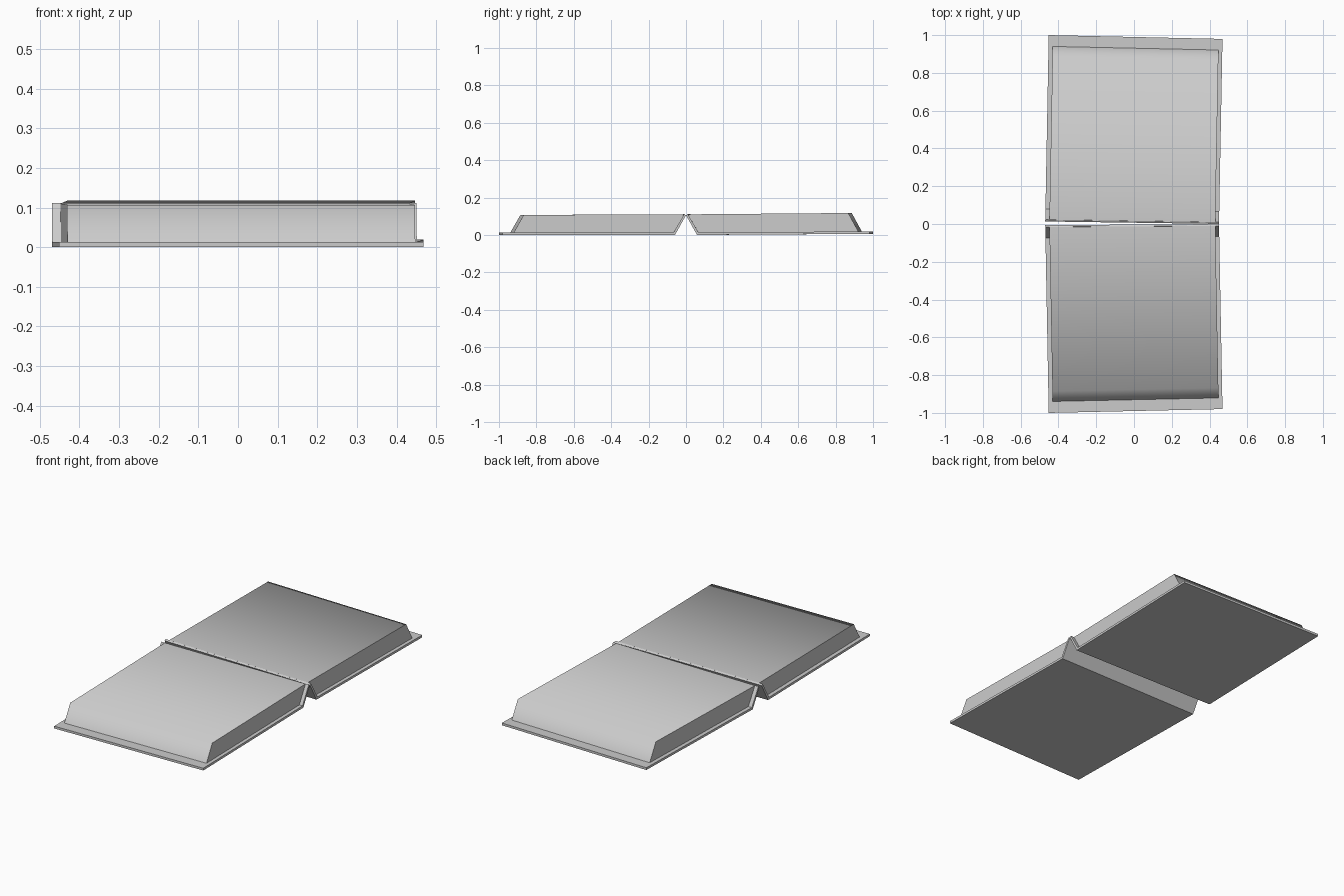
import bpy, bmesh, math

if "Cube" in bpy.data.objects:
    bpy.data.objects.remove(bpy.data.objects["Cube"])


def half_part(name, profile, x0, x1, side, splay):
    """Extrude a (y, z) outline along x, slightly skewed like a hand-opened book."""
    bm = bmesh.new()
    face = bm.faces.new([bm.verts.new((x0, y, z)) for y, z in profile])
    ext = bmesh.ops.extrude_face_region(bm, geom=[face])
    for v in [g for g in ext["geom"] if isinstance(g, bmesh.types.BMVert)]:
        v.co.x = x1
    for v in bm.verts:
        x, y, z = v.co
        v.co.x = x + 0.0185 * abs(y)
        y = y * (1 - 0.022 * (x + 0.47)) + splay * (1 - y) * (0.45 - x)
        v.co.y = side * y
    bmesh.ops.recalc_face_normals(bm, faces=bm.faces)
    mesh = bpy.data.meshes.new(name)
    bm.to_mesh(mesh)
    bm.free()
    obj = bpy.data.objects.new(name, mesh)
    bpy.context.collection.objects.link(obj)
    return obj


def smooth(obj, degrees):
    bpy.ops.object.select_all(action="DESELECT")
    obj.select_set(True)
    bpy.context.view_layer.objects.active = obj
    bpy.ops.object.shade_smooth_by_angle(angle=math.radians(degrees))


for label, side, splay, lift in (("front", -1, 0.006, 0.0), ("back", 1, 0.014, 0.006)):
    # Cover board with its hinge panel folded up to the spine ridge
    cover = [(1.0, lift), (0.06, 0.0), (0.0005, 0.105), (0.01, 0.111),
             (0.068, 0.013), (1.0, 0.013 + lift)]
    half_part(label + "_cover", cover, -0.47, 0.45, side, splay)

    # Page block, slanted along the spine, rolling over softly at the outer edge
    pages = [(0.067, 0.012), (0.008, 0.110), (0.885, 0.107 + lift * 1.7),
             (0.94, 0.012 + lift)]
    smooth(half_part(label + "_pages", pages, -0.448, 0.43, side, splay), 70)
